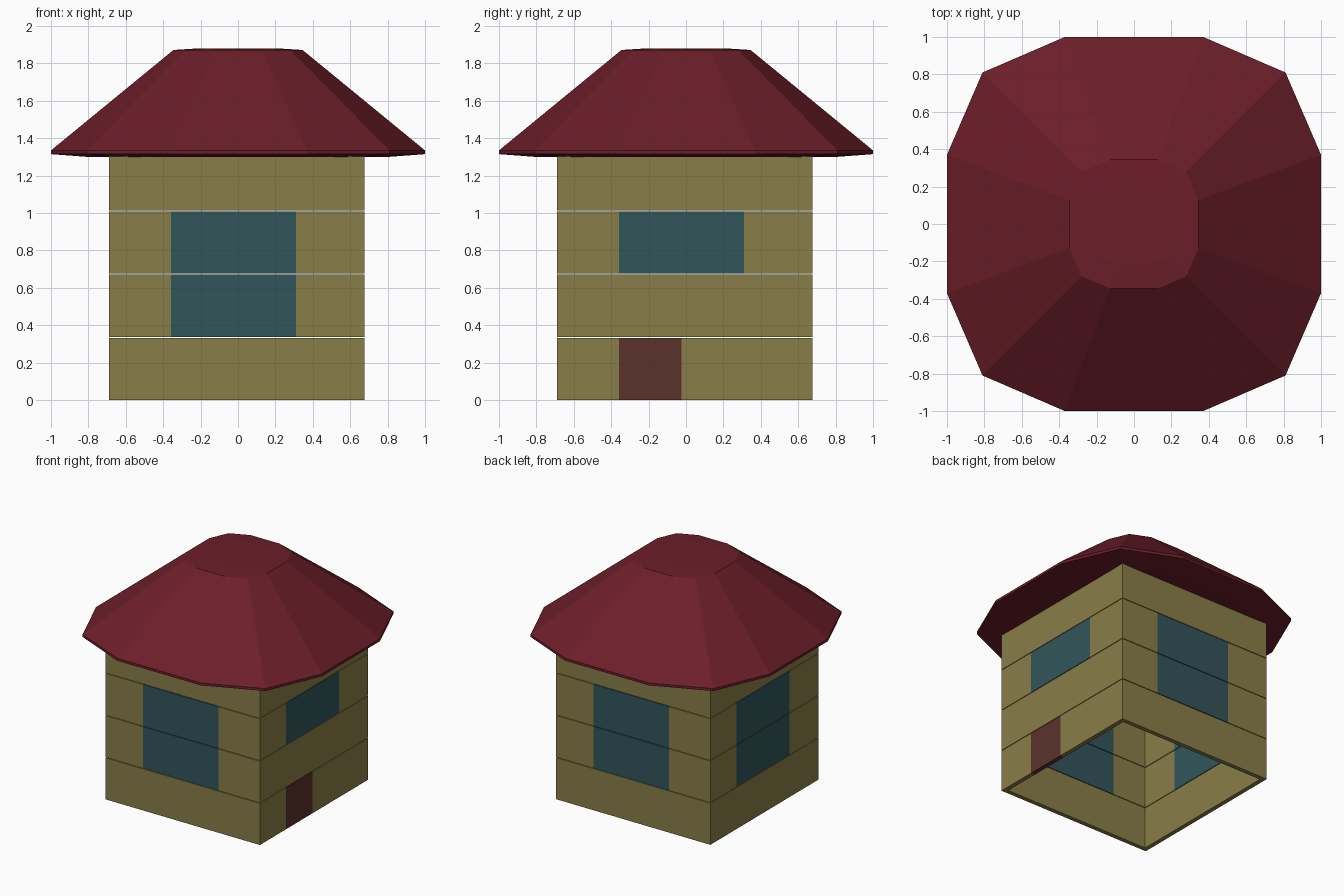
import bpy, bmesh
from math import pi
from mathutils import Matrix, Vector

if "Cube" in bpy.data.objects:
    bpy.data.objects.remove(bpy.data.objects["Cube"])

PANEL, THICK, PITCH = 0.333, 0.035, 0.338   # square panel, its depth, row spacing
LOW = -0.69                                 # outer face of the front wall
MID = LOW + (4 * PANEL + THICK) / 2         # centre of the pinwheel of walls


def material(name, rgb):
    mat = bpy.data.materials.new(name)
    mat.diffuse_color = (*rgb, 1)
    mat.use_nodes = True
    mat.node_tree.nodes["Principled BSDF"].inputs["Base Color"].default_value = mat.diffuse_color
    return mat


WALL = material("wall_paint", (0.25, 0.21, 0.065))
GLASS = material("window_glass", (0.031, 0.092, 0.105))
DOOR = material("door_paint", (0.105, 0.031, 0.025))
ROOF = material("roof_tiles", (0.15, 0.013, 0.022))


def finish(bm, name, mat):
    bmesh.ops.recalc_face_normals(bm, faces=bm.faces)
    mesh = bpy.data.meshes.new(name)
    bm.to_mesh(mesh)
    bm.free()
    mesh.materials.append(mat)
    obj = bpy.data.objects.new(name, mesh)
    bpy.context.collection.objects.link(obj)


def panels(name, cells, turn, mat):
    """Square panels at (column, row) cells of one wall, turned about the house centre."""
    centre = Vector((MID, MID, 0))
    spin = (Matrix.Translation(centre) @ Matrix.Rotation(turn * pi / 2, 4, 'Z')
            @ Matrix.Translation(-centre))
    bm = bmesh.new()
    for col, row in cells:
        pos = (LOW + (col + 0.5) * PANEL, LOW + THICK / 2, row * PITCH + PANEL / 2)
        bmesh.ops.create_cube(bm, size=1, matrix=spin @ Matrix.Translation(pos)
                              @ Matrix.Diagonal((PANEL, THICK, PANEL, 1)))
    finish(bm, name, mat)


# Four walls, each overlapping the next at the corner
for turn, side in enumerate(("front", "right", "back", "left")):
    rows = (2,) if side == "right" else (1, 2)
    windows = [(c, r) for r in rows for c in (1, 2)]
    doors = [(1, 0)] if side == "right" else []
    solid = [(c, r) for r in range(4) for c in range(4)
             if (c, r) not in windows + doors]
    panels(side + "_wall", solid, turn, WALL)
    panels(side + "_windows", windows, turn, GLASS)
    if doors:
        panels("door", doors, turn, DOOR)

# Twelve-sided roof lofted through scaled copies of one outline
quarter = [(1, -0.37), (1, 0.37), (0.81, 0.81)]
outline = []
for k in range(4):
    turn = Matrix.Rotation(k * pi / 2, 2)
    outline += [turn @ Vector(p) for p in quarter]
bm = bmesh.new()
rings = [[bm.verts.new((p.x * s, p.y * s, z)) for p in outline]
         for s, z in ((0.8, 1.30), (1, 1.315), (1, 1.335), (0.345, 1.872), (0.22, 1.88))]
for a, b in zip(rings, rings[1:]):
    for i in range(12):
        j = (i + 1) % 12
        bm.faces.new((a[i], a[j], b[j], b[i]))
bm.faces.new(rings[0])
bm.faces.new(rings[-1])
finish(bm, "roof", ROOF)
